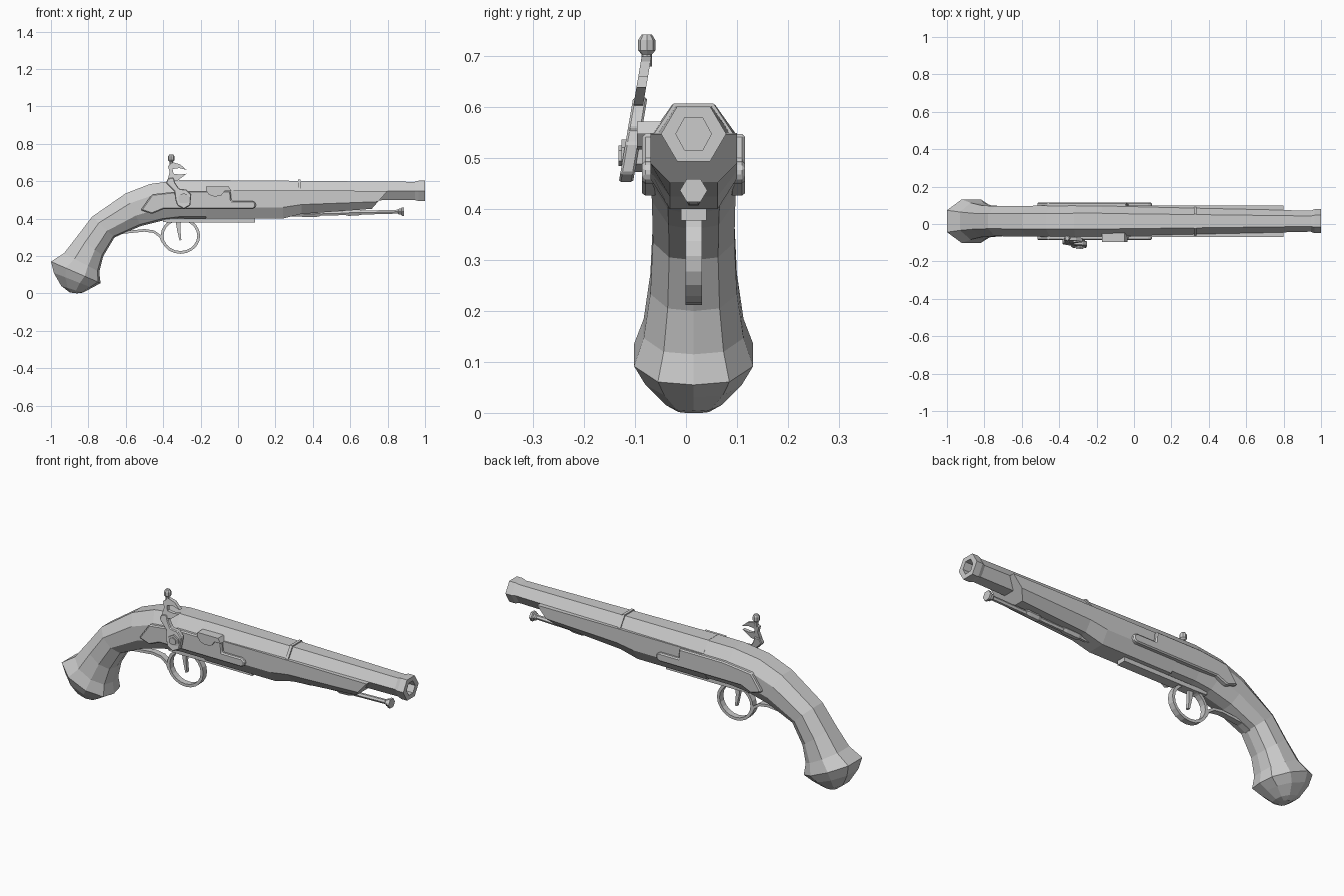
import bpy, bmesh, math
from mathutils import Vector

if "Cube" in bpy.data.objects:
    bpy.data.objects.remove(bpy.data.objects["Cube"])

CY = 0.015  # the pistol's mid-plane


def loft(name, rings, closed=False):
    """Skin a list of equal-length point rings; cap the ends unless closed."""
    bm = bmesh.new()
    rows = [[bm.verts.new(p) for p in r] for r in rings]
    n = len(rows[0])
    pairs = list(zip(rows, rows[1:])) + ([(rows[-1], rows[0])] if closed else [])
    for a, b in pairs:
        for i in range(n):
            j = (i + 1) % n
            bm.faces.new((a[i], a[j], b[j], b[i]))
    if not closed:
        bm.faces.new(rows[0])
        bm.faces.new(rows[-1])
    bmesh.ops.recalc_face_normals(bm, faces=bm.faces)
    mesh = bpy.data.meshes.new(name)
    bm.to_mesh(mesh)
    bm.free()
    ob = bpy.data.objects.new(name, mesh)
    bpy.context.collection.objects.link(ob)
    return ob


def bevel(ob, width):
    m = ob.modifiers.new("bevel", 'BEVEL')
    m.width, m.segments = width, 1
    return ob


def stock_ring(xt, zt, xb, zb, w, profile):
    """Cross-section between a top and a bottom point; profile = (width, depth)."""
    pts = [(s, t) for s, t in profile]
    pts += [(-s, t) for s, t in reversed(profile) if s > 0]
    return [(xt + (xb - xt) * t, CY + s * w, zt + (zb - zt) * t) for s, t in pts]


def rod(name, stations, y, sides=6, axis='X', flat=0.0):
    """Turned part: stations are (x, z, half_width, half_height)."""
    rings = []
    for x, z, a, b in stations:
        ring = []
        for i in range(sides):
            t = 2 * math.pi * i / sides + flat
            c, s = a * math.cos(t), b * math.sin(t)
            ring.append({'X': (x, y + c, z + s), 'Z': (x + c, y + s, z)}[axis])
        rings.append(ring)
    return loft(name, rings)


def plate(name, outline, y0, y1, slope=0.0, zref=0.5):
    """Extrude an (x, z) outline from y0 to y1, leaning with height."""
    return loft(name, [[(x, y + slope * (z - zref), z) for x, z in outline] for y in (y0, y1)])


def strap(name, path, half_w, thick, closed=False):
    """Flat band swept along an (x, z) path."""
    rings, n = [], len(path)
    for i, (x, z) in enumerate(path):
        a = path[(i - 1) % n] if closed else path[max(i - 1, 0)]
        b = path[(i + 1) % n] if closed else path[min(i + 1, n - 1)]
        d = Vector((b[0] - a[0], b[1] - a[1])).normalized() * thick / 2
        rings.append([(x - d.y * k, CY + s * half_w, z + d.x * k)
                      for k, s in ((1, -1), (1, 1), (-1, 1), (-1, -1))])
    return loft(name, rings, closed)


# Grip and pommel
grip_profile = [(0.5, 0), (1, 0.3), (1, 0.68), (0.6, 0.95), (0, 1)]
grip = [(-0.17, .605, -0.17, .40, .085), (-.32, .605, -.31, .40, .085),
        (-.47, .585, -.40, .39, .084), (-.60, .535, -.52, .36, .082),
        (-.78, .41, -.66, .30, .080), (-.86, .305, -.72, .20, .085),
        (-.93, .215, -.742, .115, .098), (-1.0, .17, -.735, .055, .117),
        (-.985, .11, -.78, .03, .095), (-.945, .04, -.83, .004, .055),
        (-.90, .005, -.86, .0, .030)]
loft("grip", [stock_ring(*s, grip_profile) for s in grip])

# Fore-end of the stock
fore_profile = [(1, 0), (1, 0.6), (0.55, 1)]
fore = [(-.17, .55, -.17, .40, .085), (.24, .55, .24, .40, .085),
        (.34, .55, .34, .425, .085), (.80, .548, .715, .452, .085)]
loft("fore_end", [stock_ring(*s, fore_profile) for s in fore])

# Barrel with flared muzzle and bore
rod("barrel", [(-.17, .548, .083, .067), (.945, .548, .056, .056),
               (.965, .548, .064, .063), (1, .548, .064, .063),
               (1, .548, .035, .037), (.88, .548, .035, .037)], CY)
rod("barrel_band", [(.32, .548, .078, .069), (.335, .548, .078, .069)], CY)

# Lock plate and matching side plate
outline = [(-.52, .445), (-.46, .53), (-.30, .548), (-.04, .548), (-.035, .495),
           (.08, .495), (.095, .483), (.095, .462), (.08, .45), (-.40, .45), (-.46, .425)]
for side, name in ((-1, "lock_plate"), (1, "side_plate")):
    bevel(plate(name, outline, CY + side * .07, CY + side * .101), .006)

# Priming pan and its lid
plate("pan_lid", [(-.17, .548), (-.17, .572), (-.05, .572), (-.035, .548)], -.096, -.04)
plate("pan", [(-.17, .548), (-.155, .528), (-.125, .517), (-.09, .523), (-.07, .548)],
      -.096, -.06)

# Cock: body, jaws, jaw screw and pivot screw
body = [(-.335, .50), (-.325, .47), (-.29, .452), (-.255, .47), (-.25, .53),
        (-.275, .555), (-.315, .56), (-.335, .59), (-.345, .62), (-.375, .615),
        (-.385, .59), (-.34, .545)]
bevel(plate("cock_body", body, -.124, -.096, .17), .004)
jaws = [(-.378, .60), (-.32, .605), (-.275, .64), (-.31, .635), (-.345, .64),
        (-.35, .665), (-.315, .67), (-.275, .66), (-.31, .69), (-.345, .70),
        (-.375, .68), (-.365, .65)]
plate("cock_jaws", jaws, -.121, -.102, .17)
rod("jaw_screw", [(-.357, .68, .010, .010), (-.357, .704, .010, .010),
                  (-.357, .712, .018, .017), (-.357, .732, .018, .017),
                  (-.357, .743, .010, .010)], -.077, 8, 'Z')
for name, r, y0, y1 in (("pivot_washer", .032, -.127, -.08), ("pivot_screw", .02, -.133, -.08)):
    hexagon = [(-.29 + r * math.cos(math.pi * (i + .5) / 3),
                .505 + r * math.sin(math.pi * (i + .5) / 3)) for i in range(6)]
    plate(name, hexagon, y0, y1)

# Trigger guard, its straps and the trigger
loop = [(-.308 + .098 * math.cos(math.pi * i / 10), .308 + .089 * math.sin(math.pi * i / 10))
        for i in range(20)]
strap("trigger_guard", loop, .016, .015, True)
strap("guard_tail", [(-.68, .297), (-.62, .325), (-.50, .337), (-.45, .33),
                     (-.415, .305), (-.402, .275)], .016, .014)
strap("guard_front", [(-.40, .392), (-.33, .389), (.09, .389)], .025, .022)
trigger = [(-.335, .395), (-.305, .395), (-.308, .34), (-.303, .285), (-.313, .283), (-.326, .34)]
plate("trigger", trigger, CY - .009, CY + .009)

# Ramrod and its pipes
rod("ramrod", [(.28, .421, .012, .012), (.855, .437, .012, .012), (.862, .437, .020, .019),
               (.872, .437, .020, .019), (.876, .437, .027, .026), (.888, .437, .027, .026)], CY)
for k, (x0, x1, z) in enumerate(((.33, .44, .424), (.57, .66, .431))):
    rod(f"ramrod_pipe_{k + 1}", [(x0, z, .014, .013), (x0 + .02, z, .019, .019),
                                 (x1 - .02, z + .002, .019, .019), (x1, z + .002, .016, .015)], CY)
